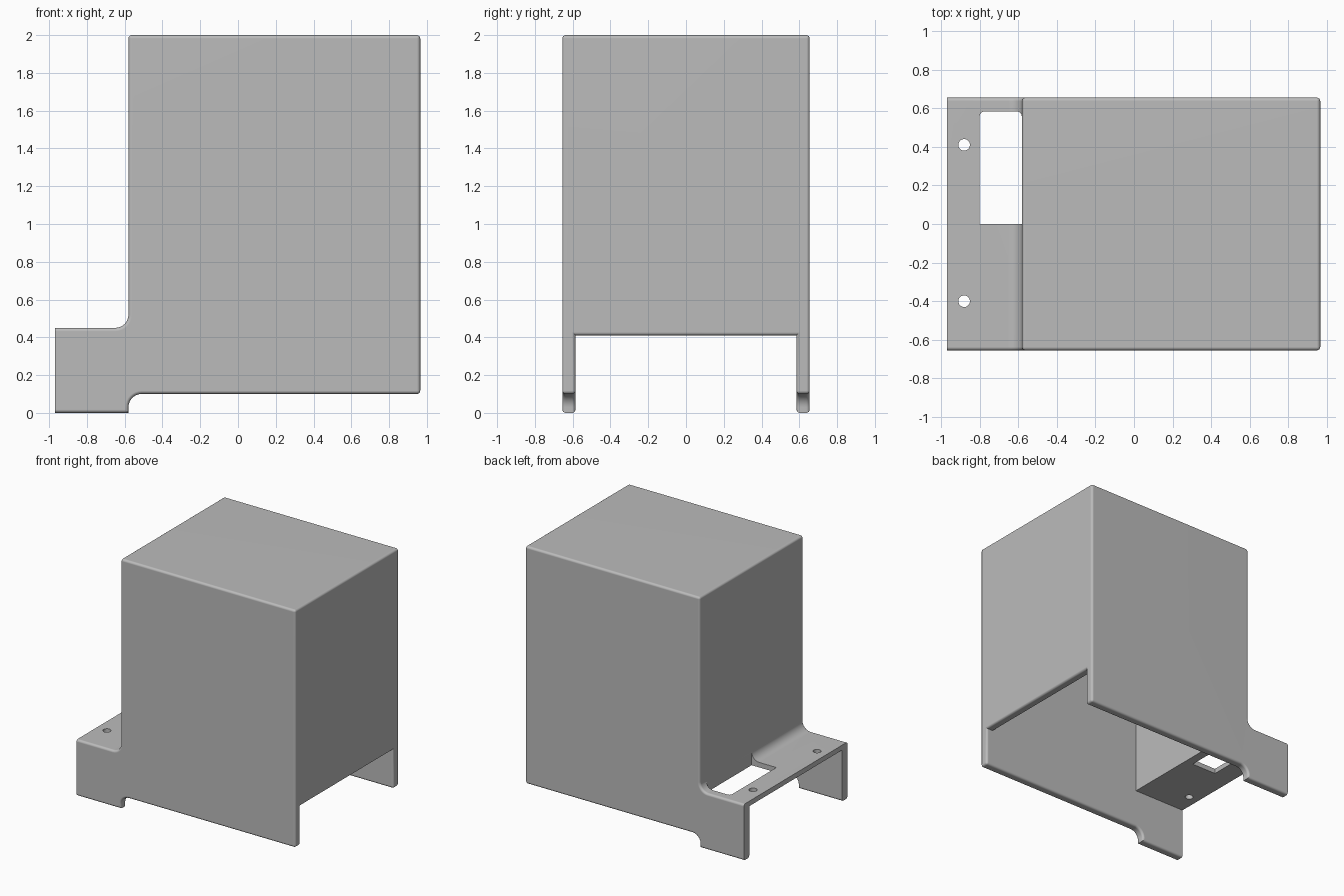
import bpy, bmesh, math
from mathutils import Vector

cube = bpy.data.objects.get("Cube")
if cube:
    bpy.data.objects.remove(cube, do_unlink=True)

LEFT, STEP, RIGHT = -0.97, -0.58, 0.965   # ledge end, tall wall, far wall
OUT, INN = 0.655, 0.585                   # half widths outside and inside
LEDGE, UNDER, BOTTOM = 0.45, 0.41, 0.10
FILLET, ROUND = 0.07, 0.018


def arc(cx, cz, r, a0, a1, n=8):
    angles = [math.radians(a0 + (a1 - a0) * i / n) for i in range(n + 1)]
    return [(cx + r * math.cos(a), cz + r * math.sin(a)) for a in angles]


def prism(name, points, start, sweep):
    """Extrude a closed outline of 3D points along a vector."""
    bm = bmesh.new()
    face = bm.faces.new([bm.verts.new(p) for p in points])
    ext = bmesh.ops.extrude_face_region(bm, geom=[face])
    moved = [g for g in ext["geom"] if isinstance(g, bmesh.types.BMVert)]
    bmesh.ops.translate(bm, verts=moved, vec=Vector(sweep))
    bmesh.ops.translate(bm, verts=bm.verts, vec=Vector(start))
    bmesh.ops.recalc_face_normals(bm, faces=bm.faces)
    mesh = bpy.data.meshes.new(name)
    bm.to_mesh(mesh)
    bm.free()
    obj = bpy.data.objects.new(name, mesh)
    bpy.context.collection.objects.link(obj)
    return obj


def side_prism(name, outline, half):
    return prism(name, [(x, 0, z) for x, z in outline], (0, -half, 0), (0, 2 * half, 0))


def plan_prism(name, outline, z0, z1):
    return prism(name, [(x, y, 0) for x, y in outline], (0, 0, z0), (0, 0, z1 - z0))


def cut(obj, cutters):
    """Subtract the cutters and bake the result."""
    for c in cutters:
        mod = obj.modifiers.new("cut", 'BOOLEAN')
        mod.operation, mod.solver, mod.object = 'DIFFERENCE', 'EXACT', c
        c.hide_render = True
    bpy.context.view_layer.update()
    graph = bpy.context.evaluated_depsgraph_get()
    mesh = bpy.data.meshes.new_from_object(obj.evaluated_get(graph))
    obj.modifiers.clear()
    obj.data = mesh
    for c in cutters:
        bpy.data.objects.remove(c, do_unlink=True)


# Outer side profile: tall box with a filleted ledge and foot
profile = [(LEFT, 0), (STEP, 0)]
profile += arc(STEP + FILLET, BOTTOM - FILLET, FILLET, 180, 90)
profile += [(RIGHT, BOTTOM), (RIGHT, 2), (STEP, 2)]
profile += arc(STEP - FILLET, LEDGE + FILLET, FILLET, 0, -90)
profile += [(LEFT, LEDGE)]
cover = side_prism("cover_shell", profile, OUT)

# Hollow inside, open below and through both ends
wall = OUT - INN
x0, x1 = STEP + wall, RIGHT - wall
cavity = [(-2, -1), (2, -1), (2, UNDER), (x1, UNDER), (x1, 2 - wall),
          (x0, 2 - wall), (x0, UNDER), (-2, UNDER)]
cut(cover, [side_prism("cavity_cutter", cavity, INN)])


# Round the convex edges, keeping the ledge end and foot corners crisp
def rounded(e):
    a, b = (v.co for v in e.verts)
    mid = (a + b) / 2
    if not e.is_convex or e.calc_face_angle(0) < math.radians(60):
        return False
    if mid.x < LEFT + 0.01:
        return False
    across = abs(a.y - b.y) > 0.03
    ledge_wall = abs(mid.x - x0) < 0.01 and abs(mid.z - UNDER) < 0.01
    return not (across and (mid.z < 0.05 or ledge_wall))


bm = bmesh.new()
bm.from_mesh(cover.data)
bmesh.ops.remove_doubles(bm, verts=bm.verts, dist=0.0001)
bmesh.ops.bevel(bm, geom=[e for e in bm.edges if rounded(e)], offset=ROUND,
                offset_type='OFFSET', segments=4, profile=0.5,
                affect='EDGES', clamp_overlap=False)
bm.to_mesh(cover.data)
bm.free()

# Ledge window with two rounded corners, and two screw holes
r, wx0, wx1, wy = 0.025, -0.8, STEP - 0.001, INN - 0.002
window = [(wx0, 0), (wx1, 0)]
window += arc(wx1 - r, wy - r, r, 0, 90, 4) + arc(wx0 + r, wy - r, r, 90, 180, 4)
cutters = [plan_prism("window_cutter", window, 0.3, LEDGE + FILLET + 0.01)]
for y in (-0.40, 0.41):
    ring = [(px, y + py) for px, py in arc(0, 0, 0.03, 0, 345, 23)]
    cutters.append(plan_prism("hole_cutter", [(px - 0.88, py) for px, py in ring], 0.3, 0.6))
cut(cover, cutters)

# Plain grey finish
grey = bpy.data.materials.new("plain_grey")
grey.use_nodes = True
colour = (0.5, 0.5, 0.5, 1)
grey.diffuse_color = colour
grey.node_tree.nodes["Principled BSDF"].inputs["Base Color"].default_value = colour
cover.data.materials.clear()
cover.data.materials.append(grey)

bpy.ops.object.select_all(action='DESELECT')
cover.select_set(True)
bpy.context.view_layer.objects.active = cover
bpy.ops.object.shade_smooth_by_angle(angle=math.radians(35))
normals = cover.modifiers.new("even_normals", 'WEIGHTED_NORMAL')
normals.keep_sharp = True
